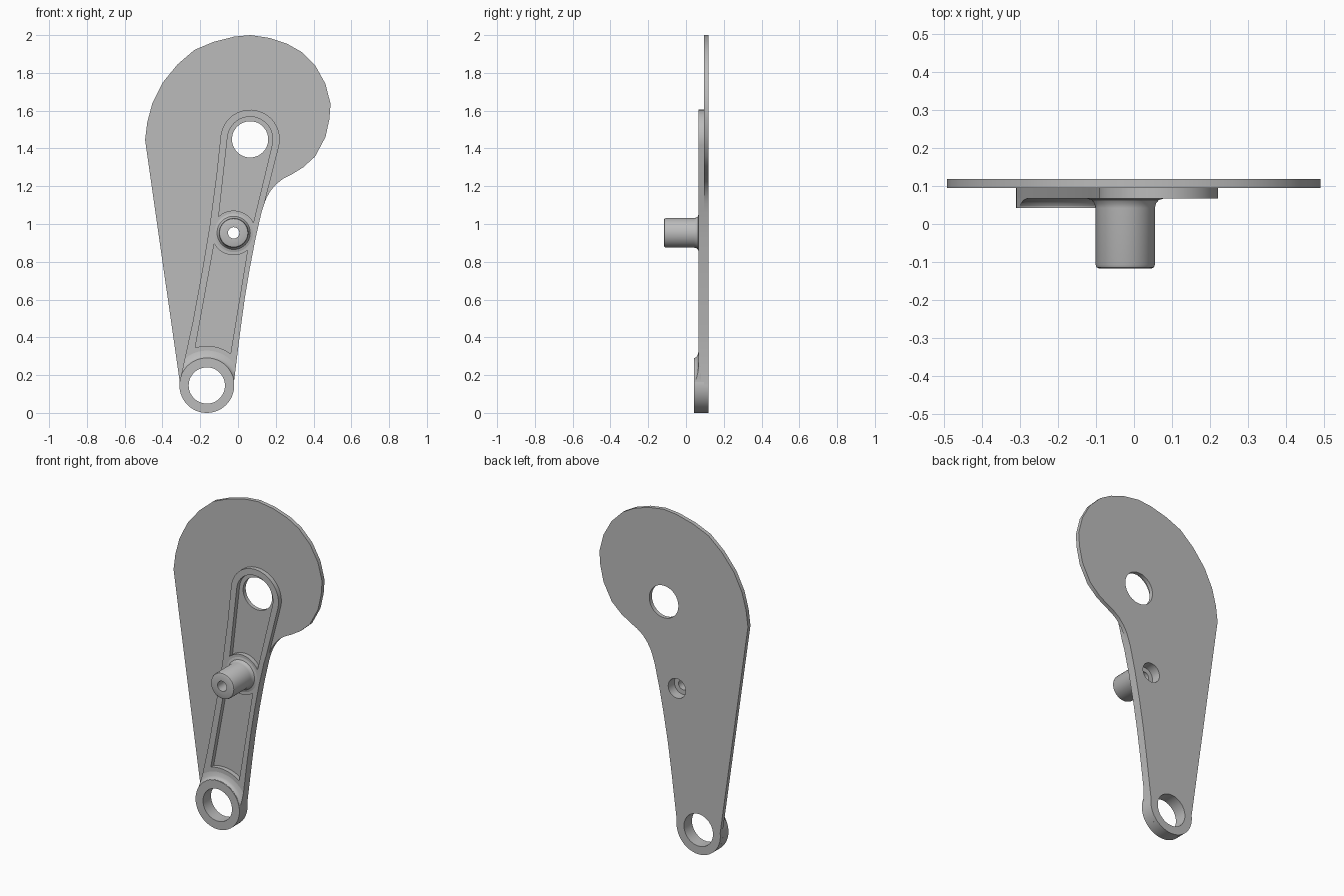
import bpy, bmesh, math

cube = bpy.data.objects.get("Cube")
if cube:
    bpy.data.objects.remove(cube, do_unlink=True)

grey = bpy.data.materials.new("plain grey")
grey.use_nodes = True
COLOUR = (0.5, 0.5, 0.5, 1)
grey.diffuse_color = COLOUR
grey.node_tree.nodes["Principled BSDF"].inputs["Base Color"].default_value = COLOUR

EYE = (-0.165, 0.145)
PIVOT = (0.064, 1.448)
POST = (-0.023, 0.953)
BACK, PLATE_FRONT, ARM_FRONT, BOSS_FRONT, TIP = 0.118, 0.094, 0.067, 0.042, -0.117


def arc(centre, r, start, end, n):
    angles = [math.radians(start + (end - start) * i / n) for i in range(n + 1)]
    return [(centre[0] + r * math.cos(a), centre[1] + r * math.sin(a)) for a in angles]


def finish(name, bm):
    bmesh.ops.recalc_face_normals(bm, faces=bm.faces)
    mesh = bpy.data.meshes.new(name)
    bm.to_mesh(mesh)
    bm.free()
    mesh.materials.append(grey)
    ob = bpy.data.objects.new(name, mesh)
    bpy.context.collection.objects.link(ob)
    return ob


def prism(name, outline, y0, y1):
    """Extrude an x-z outline from y0 to y1."""
    bm = bmesh.new()
    face = bm.faces.new([bm.verts.new((x, y0, z)) for x, z in outline])
    out = bmesh.ops.extrude_face_region(bm, geom=[face])
    for v in out["geom"]:
        if isinstance(v, bmesh.types.BMVert):
            v.co.y = y1
    return finish(name, bm)


def disc(name, centre, r, y0, y1):
    return prism(name, arc(centre, r, 0, 352.5, 47), y0, y1)


def lathe(name, centre, profile, n=48):
    """Spin a closed (radius, y) profile about a y-directed axis."""
    bm = bmesh.new()
    rings = []
    for i in range(n):
        c, s = math.cos(math.tau * i / n), math.sin(math.tau * i / n)
        rings.append([bm.verts.new((centre[0] + r * c, y, centre[1] + r * s))
                      for r, y in profile])
    m = len(profile)
    for i in range(n):
        a, b = rings[i], rings[(i + 1) % n]
        for j in range(m):
            k = (j + 1) % m
            bm.faces.new((a[j], a[k], b[k], b[j]))
    return finish(name, bm)


def combine(ob, tool, operation="DIFFERENCE"):
    """Apply a boolean and discard its tool."""
    tool.hide_render = True
    mod = ob.modifiers.new("cut", "BOOLEAN")
    mod.operation, mod.solver, mod.object = operation, "EXACT", tool
    bpy.context.view_layer.objects.active = ob
    bpy.ops.object.modifier_apply(modifier=mod.name)
    bpy.data.objects.remove(tool, do_unlink=True)


# Shared lower end and right edge of the plate and the arm
eye_end = arc(EYE, 0.145, 172, 368, 24)
right_edge = [(0.013, 0.44), (0.035, 0.60), (0.061, 0.757), (0.092, 0.92),
              (0.125, 1.064), (0.14, 1.11)]

# Broad back plate with a teardrop outline
head = [(0.152, 1.14), (0.172, 1.175), (0.203, 1.212), (0.24, 1.24), (0.29, 1.266),
        (0.345, 1.30), (0.408, 1.357), (0.463, 1.46), (0.484, 1.555), (0.49, 1.636),
        (0.463, 1.742), (0.41, 1.837), (0.336, 1.911), (0.262, 1.953), (0.167, 1.985),
        (0.066, 2.0), (-0.02, 1.992), (-0.13, 1.964), (-0.23, 1.922), (-0.32, 1.845),
        (-0.40, 1.747), (-0.453, 1.641), (-0.48, 1.54), (-0.492, 1.445)]
plate = prism("back_plate", eye_end + right_edge + head, PLATE_FRONT, BACK)

# Raised arm
left_edge = [(-0.115, 1.25), (-0.15, 0.99), (-0.19, 0.75), (-0.24, 0.48), (-0.29, 0.25)]
arm_outline = eye_end + right_edge + arc(PIVOT, 0.157, -12, 172, 24) + left_edge
arm = prism("raised_arm", arm_outline, ARM_FRONT, PLATE_FRONT)

# Two pockets in the arm, parted by the lands around the post and the eye
lane = ([(-0.235, 0.30), (-0.05, 0.25), (0.05, 0.86), (0.082, 1.01)]
        + arc(PIVOT, 0.12, -12, 172, 24) + [(-0.102, 1.043), (-0.127, 0.89)])
pocket = prism("pocket_cutter", lane, 0, PLATE_FRONT + 0.002)
for centre, r in ((POST, 0.118), (EYE, 0.21)):
    combine(pocket, disc("land_cutter", centre, r, -0.1, 0.2))
combine(arm, pocket)

# Through holes
for part in (plate, arm):
    for centre, r in ((PIVOT, 0.096), (EYE, 0.096), (POST, 0.058)):
        combine(part, disc("hole_cutter", centre, r, -0.3, 0.3))

# Eye boss
boss = lathe("eye_boss", EYE, [(0.096, BOSS_FRONT), (0.145, BOSS_FRONT),
                               (0.145, PLATE_FRONT), (0.096, PLATE_FRONT)])

# Fillet blending the boss into the arm, trimmed to the arm outline
fillet = lathe("boss_fillet", EYE, [(0.14, 0.046), (0.146, 0.046), (0.151, 0.055),
                                    (0.162, 0.062), (0.185, ARM_FRONT),
                                    (0.185, 0.08), (0.14, 0.08)])
combine(fillet, prism("fillet_trim", arm_outline, 0, 0.2), "INTERSECT")

# Hollow post with rounded tip, base fillet and a wider recess at the back
post = lathe("hollow_post", POST, [
    (0.03, TIP), (0.068, TIP), (0.075, TIP + 0.003), (0.078, TIP + 0.01),
    (0.078, 0.042), (0.081, 0.054), (0.088, 0.063), (0.102, ARM_FRONT),
    (0.102, 0.09), (0.058, 0.09), (0.058, 0.06), (0.03, 0.06)])

# Smooth shading with sharp edges kept
bpy.ops.object.select_all(action="DESELECT")
for part in (plate, arm, boss, fillet, post):
    part.select_set(True)
bpy.context.view_layer.objects.active = plate
bpy.ops.object.shade_smooth_by_angle(angle=math.radians(30))
